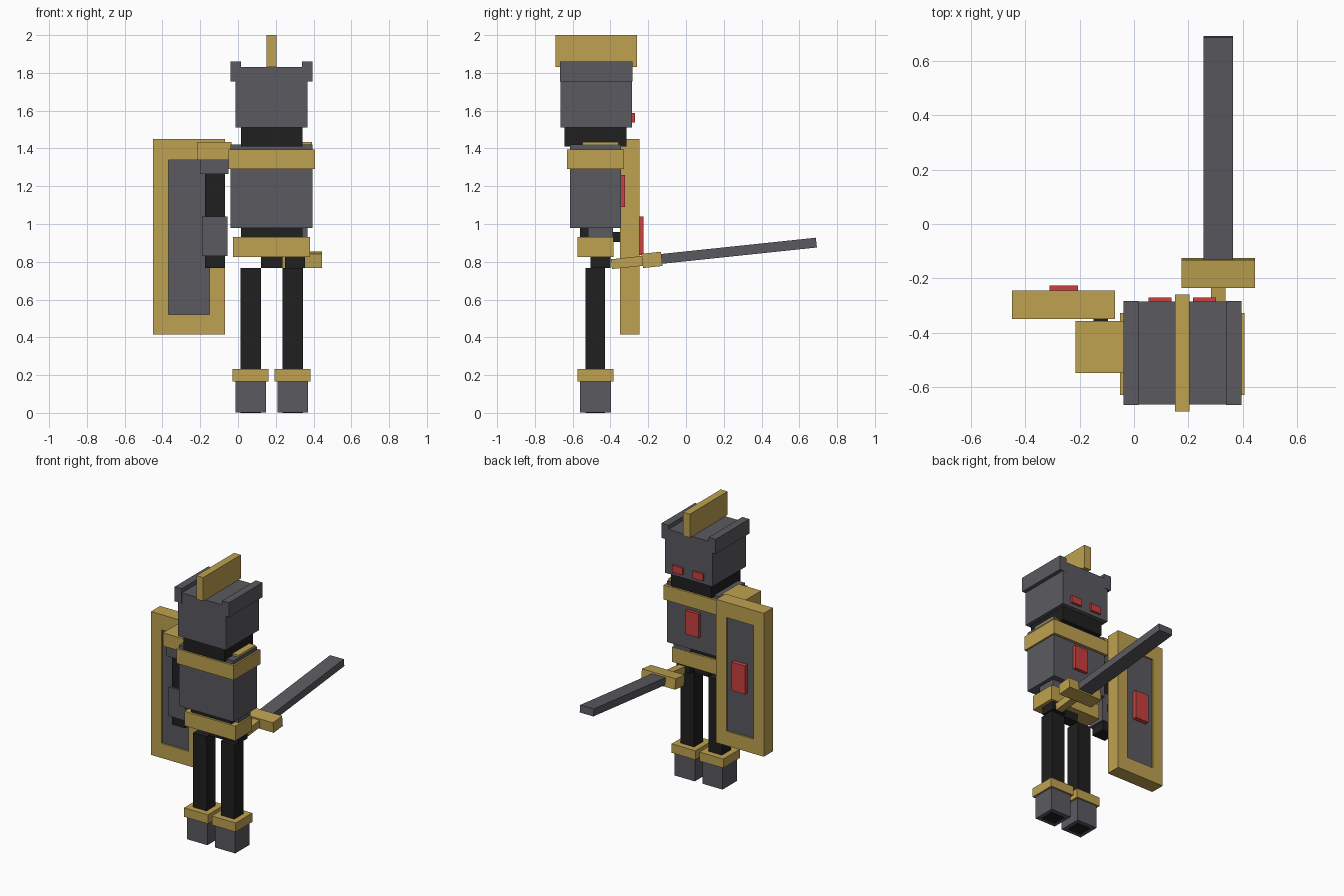
import bpy, bmesh, math
from mathutils import Matrix, Vector

cube = bpy.data.objects.get("Cube")
if cube:
    bpy.data.objects.remove(cube, do_unlink=True)


def material(name, rgb, rough=0.7):
    m = bpy.data.materials.new(name)
    m.use_nodes = True
    col = (*rgb, 1.0)
    m.diffuse_color = col
    bsdf = m.node_tree.nodes["Principled BSDF"]
    bsdf.inputs["Base Color"].default_value = col
    bsdf.inputs["Roughness"].default_value = rough
    return m


GOLD = material("gold", (0.52, 0.36, 0.08))
GREY = material("steel_grey", (0.102, 0.102, 0.118))
BLACK = material("black", (0.014, 0.014, 0.014))
RED = material("red", (0.60, 0.05, 0.05))


def box(name, mat, x, y, z, tilt=None):
    """Box from (min, max) ranges; tilt = (angle, pivot) turns it about x."""
    bm = bmesh.new()
    bmesh.ops.create_cube(bm, size=1)
    size = [r[1] - r[0] for r in (x, y, z)]
    mid = Vector([(r[0] + r[1]) / 2 for r in (x, y, z)])
    mat4 = Matrix.Translation(mid) @ Matrix.Diagonal((*size, 1))
    if tilt:
        p = Matrix.Translation(tilt[1])
        mat4 = p @ Matrix.Rotation(tilt[0], 4, 'X') @ p.inverted() @ mat4
    bm.transform(mat4)
    me = bpy.data.meshes.new(name)
    bm.to_mesh(me)
    bm.free()
    me.materials.append(mat)
    ob = bpy.data.objects.new(name, me)
    bpy.context.collection.objects.link(ob)
    return ob


CX = 0.178  # middle of the figure


def centred(name, mat, half, y, z):
    return box(name, mat, (CX - half, CX + half), y, z)


# Head and helmet
centred("helmet_crest", GOLD, 0.027, (-0.69, -0.26), (1.83, 2.0))
centred("helmet", GREY, 0.19, (-0.665, -0.285), (1.51, 1.83))
centred("head_base", BLACK, 0.163, (-0.643, -0.315), (1.41, 1.51))

# Torso
centred("torso", GREY, 0.217, (-0.615, -0.345), (0.98, 1.42))
centred("chest_band", GOLD, 0.229, (-0.63, -0.327), (1.29, 1.395))
centred("chest_gem", RED, 0.053, (-0.35, -0.322), (1.09, 1.26))
centred("waist", BLACK, 0.163, (-0.56, -0.40), (0.925, 0.985))
centred("belt", GOLD, 0.204, (-0.575, -0.385), (0.825, 0.93))
centred("hip", BLACK, 0.057, (-0.505, -0.43), (0.767, 0.83))

# Paired helmet rims, eyes and legs
for side, s in (("left", 1), ("right", -1)):
    def span(mid, half):
        c = CX + s * mid
        return (c - half, c + half)
    box(side + "_helmet_rim", GREY, span(0.189, 0.028), (-0.667, -0.283), (1.755, 1.86))
    box(side + "_eye", RED, span(0.082, 0.042), (-0.30, -0.27), (1.537, 1.588))
    box(side + "_leg", BLACK, span(0.111, 0.054), (-0.532, -0.428), (0.0, 0.768))
    box(side + "_foot", GREY, span(0.111, 0.081), (-0.56, -0.397), (0.003, 0.167))
    box(side + "_ankle_band", GOLD, span(0.111, 0.095), (-0.575, -0.385), (0.167, 0.232))

# Arms
for side, c in (("left", 0.303), ("right", -0.122)):
    box(side + "_arm", BLACK, (c - 0.053, c + 0.053), (-0.505, -0.40), (0.768, 1.35))
    box(side + "_upper_sleeve", GREY, (c - 0.08, c + 0.073), (-0.53, -0.375), (1.265, 1.36))
    box(side + "_forearm_guard", GREY, (c - 0.068, c + 0.066), (-0.52, -0.386), (0.83, 1.04))
    box(side + "_shoulder_pad", GOLD, (c - 0.094, c + 0.088), (-0.549, -0.357), (1.34, 1.435))

# Shield
sy = (-0.35, -0.245)
box("shield_panel", GREY, (-0.38, -0.14), (-0.338, -0.257), (0.51, 1.35))
box("shield_outer_bar", GOLD, (-0.45, -0.368), sy, (0.415, 1.45))
box("shield_inner_bar", GOLD, (-0.15, -0.07), sy, (0.52, 1.34))
box("shield_top_bar", GOLD, (-0.368, -0.07), sy, (1.34, 1.45))
box("shield_bottom_bar", GOLD, (-0.368, -0.07), sy, (0.415, 0.52))
box("shield_gem", RED, (-0.312, -0.206), (-0.27, -0.226), (0.835, 1.04))
box("shield_grip", BLACK, (-0.15, -0.096), (-0.42, -0.33), (0.905, 0.958))

# Sword, tipped slightly upward
tilt = (math.radians(6), Vector((0.31, -0.18, 0.81)))
box("sword_grip", GOLD, (0.284, 0.336), (-0.396, -0.22), (0.784, 0.836), tilt)
box("sword_guard", GOLD, (0.175, 0.445), (-0.232, -0.128), (0.772, 0.848), tilt)
box("sword_blade", GREY, (0.255, 0.364), (-0.14, 0.695), (0.784, 0.836), tilt)
